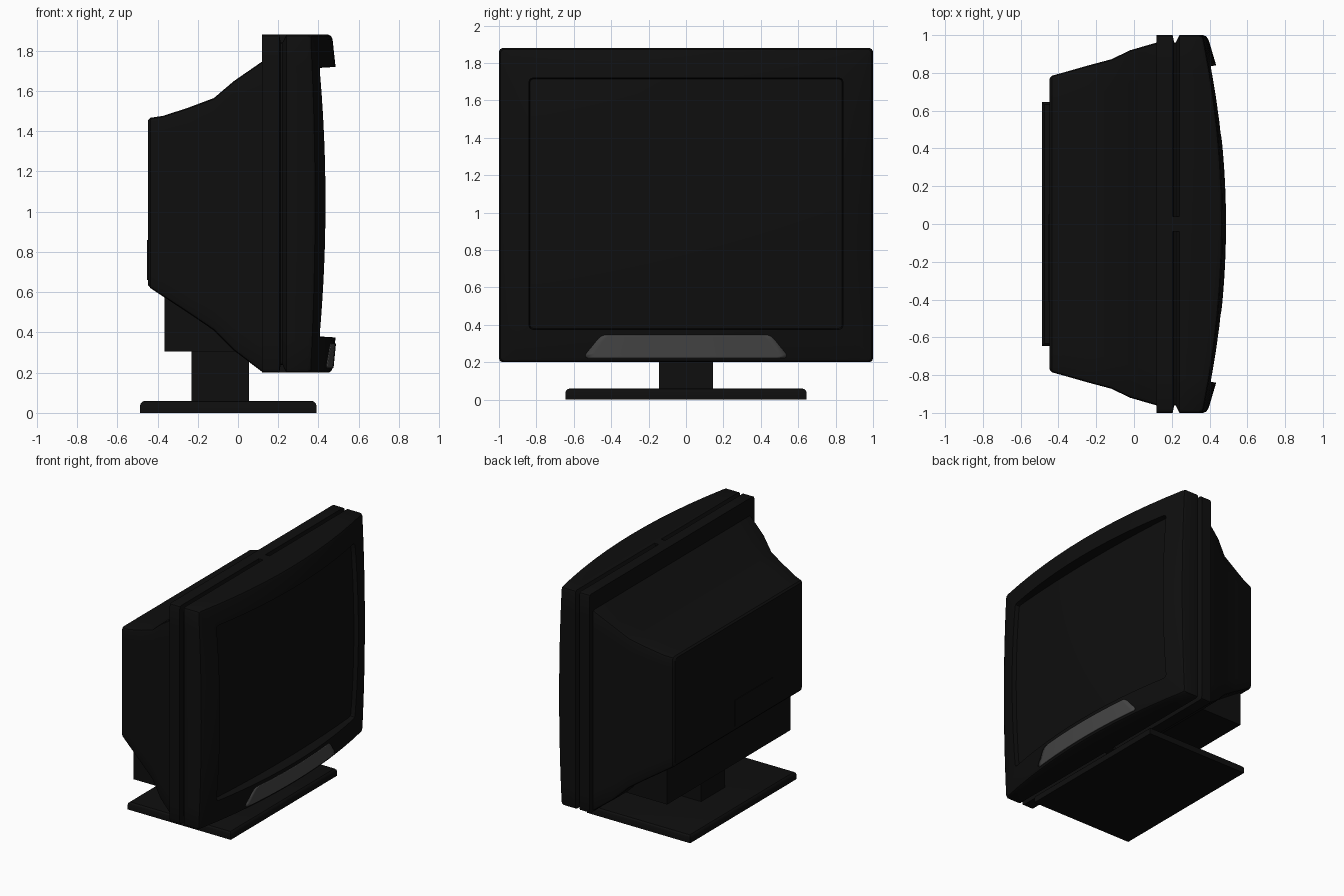
import bpy, bmesh, math
from mathutils import Vector

if "Cube" in bpy.data.objects:
    bpy.data.objects.remove(bpy.data.objects["Cube"])


def material(name, v):
    m = bpy.data.materials.new(name)
    m.diffuse_color = (v, v, v, 1)
    m.use_nodes = True
    m.node_tree.nodes["Principled BSDF"].inputs["Base Color"].default_value = m.diffuse_color
    return m


BLACK = material("black_plastic", 0.0045)
GREY = material("grey_panel", 0.06)


def finish(name, bm, mat, recalc=True, angle=30):
    if recalc:
        bmesh.ops.recalc_face_normals(bm, faces=bm.faces[:])
    me = bpy.data.meshes.new(name)
    bm.to_mesh(me)
    bm.free()
    me.materials.append(mat)
    me.shade_smooth()
    me.set_sharp_from_angle(angle=math.radians(angle))
    ob = bpy.data.objects.new(name, me)
    bpy.context.collection.objects.link(ob)
    return ob


def bow(base, a=0.0, b=0.0):
    """Depth that swells towards the middle of the picture."""
    return lambda s, t: base + a * (1 - s * s) + b * (1 - t * t)


def ring(hy, z0, z1, xf, r=0.02, n=12):
    """Rounded rectangle in the y-z plane, with depth xf(s, t)."""
    hz, zc = (z1 - z0) / 2, (z1 + z0) / 2
    pts = []
    for k in range(4):
        d, e = [((0, -1), (1, 0)), ((1, 0), (0, 1)),
                ((0, 1), (-1, 0)), ((-1, 0), (0, -1))][k]
        h = (hy, hz)
        half = [abs(e[i]) * (h[i] - r) for i in (0, 1)]
        for j in range(n + 1):
            f = -1 + 2 * j / n
            pts.append([d[i] * h[i] + e[i] * f * half[i] for i in (0, 1)])
        pts.append([(d[i] + e[i]) * (h[i] - 0.293 * r) for i in (0, 1)])
    return [(xf(y / hy, z / hz), y, z + zc) for y, z in pts]


def loft(name, rings, mat, caps=(False, False)):
    bm = bmesh.new()
    loops = [[bm.verts.new(p) for p in r] for r in rings]
    for a, b in zip(loops, loops[1:]):
        for i in range(len(a)):
            j = (i + 1) % len(a)
            bm.faces.new((a[i], a[j], b[j], b[i]))
    if caps[0]:
        bm.faces.new(loops[0])
    if caps[1]:
        bm.faces.new(loops[-1])
    return finish(name, bm, mat)


def grid(name, f, nu, nv, mat):
    """Sheet from f(u, v) with u along +y and v along +z, facing +x."""
    bm = bmesh.new()
    v = [[bm.verts.new(f(i / nu, j / nv)) for i in range(nu + 1)] for j in range(nv + 1)]
    for j in range(nv):
        for i in range(nu):
            bm.faces.new((v[j][i], v[j][i + 1], v[j + 1][i + 1], v[j + 1][i]))
    return finish(name, bm, mat, recalc=False)


def box(name, lo, hi, mat, bevel=0.0):
    """Block; bevel rounds only the upper rim."""
    bm = bmesh.new()
    bmesh.ops.create_cube(bm, size=1)
    for v in bm.verts:
        v.co = Vector([(l + h) / 2 + c * (h - l) for l, h, c in zip(lo, hi, v.co)])
    if bevel:
        rim = [e for e in bm.edges if all(v.co.z > hi[2] - 1e-4 for v in e.verts)]
        bmesh.ops.bevel(bm, geom=rim, offset=bevel, segments=3, profile=0.5, affect='EDGES')
    return finish(name, bm, mat)


# Front frame: back rim, side groove, pillowed bezel and recess wall
Z0, Z1 = 0.20, 1.88
bezel_outer = bow(0.37, 0.10, 0.025)
bezel_inner = bow(0.405, 0.08, 0.03)
screen_x = bow(0.372, 0.033, 0.028)
loft("front_frame", [
    ring(0.94, 0.22, 1.73, bow(0.12)),
    ring(1.0, Z0, Z1, bow(0.12)),
    ring(1.0, Z0, Z1, bow(0.205)),
    ring(0.962, Z0 + 0.038, Z1 - 0.038, bow(0.212)),
    ring(0.962, Z0 + 0.038, Z1 - 0.038, bow(0.222)),
    ring(1.0, Z0, Z1, bow(0.24)),
    ring(1.0, Z0, Z1, bow(0.345, 0.105, 0.02)),
    ring(0.993, Z0 + 0.007, Z1 - 0.007, bow(0.361, 0.102, 0.022)),
    ring(0.975, Z0 + 0.0225, Z1 - 0.0225, bezel_outer),
    ring(0.84, 0.375, 1.72, bezel_inner),
    ring(0.835, 0.38, 1.715, screen_x),
], BLACK)

# Bridging tabs across the groove
for name, z in (("top_tab", Z1 - 0.05), ("bottom_tab", Z0)):
    box(name, (0.20, -0.04, z), (0.245, 0.04, z + 0.05), BLACK)

# Bulging picture tube face
grid("screen", lambda u, v: (screen_x(2 * u - 1, 2 * v - 1),
                             -0.838 + 1.676 * u, 0.377 + 1.341 * v), 20, 16, BLACK)

# Grey control panel following the lower bezel
ROWS = [(0.222, 0.525), (0.23, 0.538), (0.245, 0.535), (0.325, 0.47), (0.338, 0.455), (0.345, 0.435)]


def panel_point(u, v):
    z, half = ROWS[round(v * (len(ROWS) - 1))]
    w = (z - 0.2225) / (0.375 - 0.2225)
    y = (2 * u - 1) * half
    s = y / (0.975 + (0.84 - 0.975) * w)
    x = bezel_outer(s, 1) * (1 - w) + bezel_inner(s, 1) * w
    return (x + 0.005, y, z)


panel = grid("control_panel", panel_point, 24, len(ROWS) - 1, GREY)
mod = panel.modifiers.new("thickness", 'SOLIDIFY')
mod.thickness = 0.008
mod.offset = -1

# Tapered rear housing: (x, half width, bottom, top)
SECTIONS = [(0.125, 0.962, 0.20, 1.75), (-0.02, 0.92, 0.31, 1.65), (-0.12, 0.872, 0.41, 1.565),
            (-0.24, 0.84, 0.492, 1.52), (-0.37, 0.803, 0.577, 1.477), (-0.435, 0.785, 0.62, 1.467),
            (-0.447, 0.77, 0.635, 1.455)]
loft("rear_housing", [ring(hy, a, b, bow(x)) for x, hy, a, b in SECTIONS], BLACK, (True, True))

# Connector plate on the back
box("connector_plate", (-0.452, -0.41, 0.66), (-0.445, 0.05, 0.86), BLACK)

# Lower housing, neck and foot
box("lower_housing", (-0.365, -0.75, 0.305), (0.0, 0.75, 0.62), BLACK)
box("neck", (-0.23, -0.145, 0.05), (0.055, 0.145, 0.40), BLACK)
box("base", (-0.487, -0.645, 0.0), (0.39, 0.645, 0.06), BLACK, bevel=0.025)
